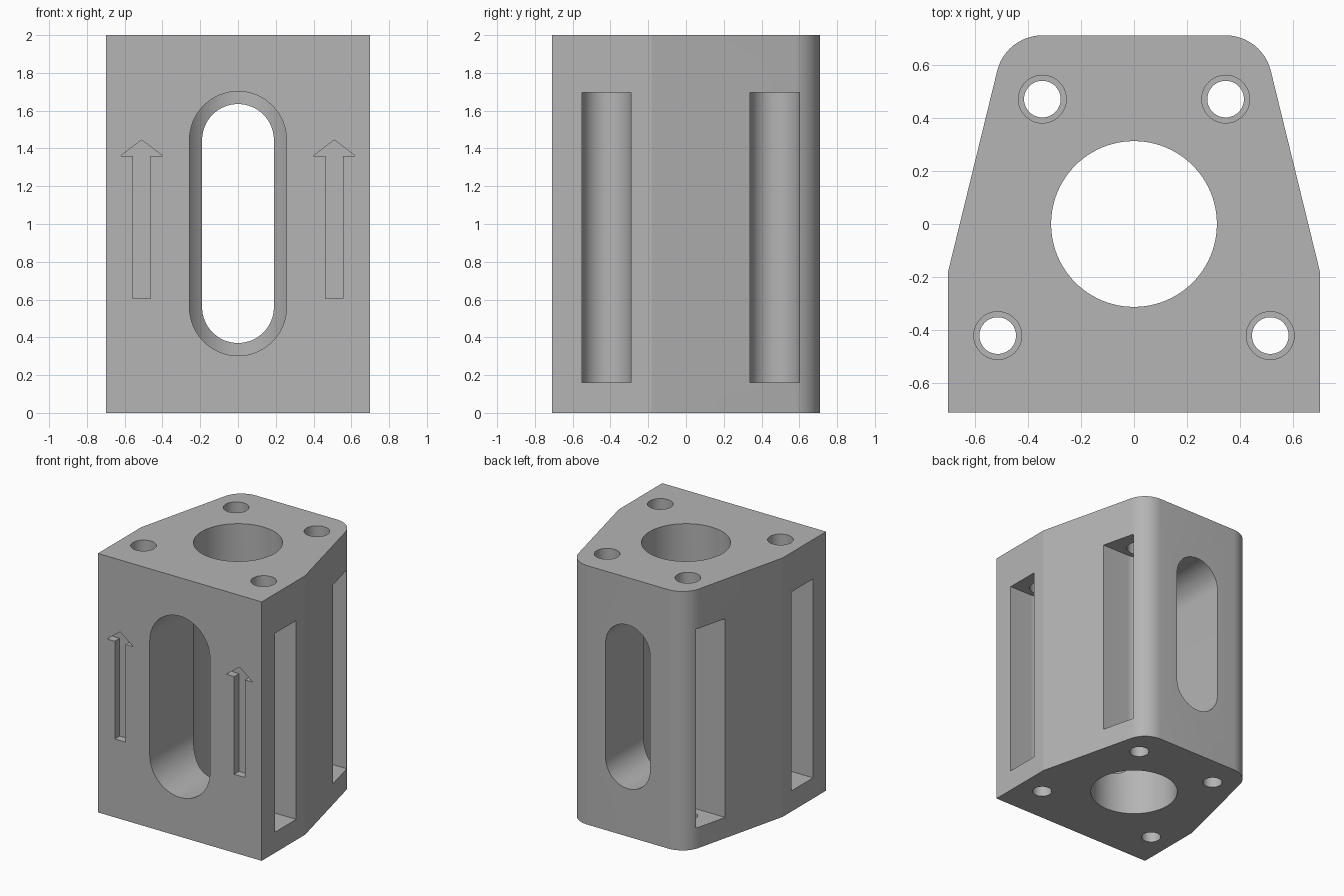
import bpy, bmesh
from math import sin, cos, pi, radians
from mathutils import Vector

cube = bpy.data.objects.get("Cube")
if cube:
    bpy.data.objects.remove(cube)

HEIGHT = 2.0
metal = bpy.data.materials.new("plain grey")
metal.use_nodes = True
GREY = (0.46, 0.46, 0.46, 1)
metal.diffuse_color = GREY
metal.node_tree.nodes["Principled BSDF"].inputs["Base Color"].default_value = GREY


def arc(cx, cy, r, start, end, steps):
    """Points along an arc, angles in degrees."""
    angles = [radians(start + (end - start) * i / steps) for i in range(steps + 1)]
    return [(cx + r * cos(a), cy + r * sin(a)) for a in angles]


def prism(name, profile, lo, hi, axis="Z"):
    """Extrude a profile: (x, y) along Z, or (x, z) along Y."""
    bm = bmesh.new()
    place = (lambda p: (p[0], p[1], lo)) if axis == "Z" else (lambda p: (p[0], lo, p[1]))
    face = bm.faces.new([bm.verts.new(place(p)) for p in profile])
    ext = bmesh.ops.extrude_face_region(bm, geom=[face])
    step = Vector((0, 0, hi - lo)) if axis == "Z" else Vector((0, hi - lo, 0))
    bmesh.ops.translate(bm, vec=step,
                        verts=[v for v in ext["geom"] if isinstance(v, bmesh.types.BMVert)])
    bmesh.ops.recalc_face_normals(bm, faces=bm.faces)
    mesh = bpy.data.meshes.new(name)
    bm.to_mesh(mesh)
    bm.free()
    mesh.materials.append(metal)
    obj = bpy.data.objects.new(name, mesh)
    bpy.context.collection.objects.link(obj)
    return obj


def cut(profile, lo, hi, axis="Z"):
    """Subtract a prism from the block."""
    cutter = prism("cutter", profile, lo, hi, axis)
    cutter.hide_render = True
    mod = block.modifiers.new("cut", "BOOLEAN")
    mod.operation = "DIFFERENCE"
    mod.solver = "EXACT"
    mod.object = cutter
    bpy.context.view_layer.objects.active = block
    bpy.ops.object.modifier_apply(modifier=mod.name)
    bpy.data.objects.remove(cutter)


def circle(cx, cy, r, steps=64):
    return arc(cx, cy, r, 0, 360, steps)[:-1]


# Block: square front, tapered sides, rounded back corners
half = [(0.70, -0.71), (0.70, -0.18)] + arc(0.345, 0.535, 0.175, 13.5, 90, 12)
block = prism("mount_block", half + [(-x, y) for x, y in reversed(half)], 0, HEIGHT)

# Central bore
cut(circle(0, 0, 0.312, 96), -0.1, HEIGHT + 0.1)

# Rounded windows, wide at the front and narrow at the back
for r, lo, hi in ((0.257, -0.9, 0), (0.19, 0, 0.9)):
    window = arc(0, 1.445, r, 0, 180, 32) + arc(0, 0.56, r, 180, 360, 32)
    cut(window, lo, hi, "Y")

for side in (-1, 1):
    # Screw holes (wider above) with U-shaped side pockets
    for x, y in ((0.513, -0.42), (0.345, 0.47)):
        cut(circle(side * x, y, 0.069, 48), -0.1, 0.9)
        cut(circle(side * x, y, 0.09, 48), 1.0, HEIGHT + 0.1)
        pocket = [(0.9, y - 0.13)] + arc(x, y, 0.13, 270, 90, 32) + [(0.9, y + 0.13)]
        cut([(side * px, py) for px, py in pocket], 0.16, 1.695)

    # Engraved arrows on the front
    arrow = [(-0.046, 0.605), (0.046, 0.605), (0.046, 1.36), (0.112, 1.36),
             (0, 1.445), (-0.112, 1.36), (-0.046, 1.36)]
    cut([(side * 0.51 + x, z) for x, z in arrow], -0.8, -0.65, "Y")

# Smooth curved walls, crisp edges
bpy.ops.object.select_all(action="DESELECT")
block.select_set(True)
bpy.context.view_layer.objects.active = block
bpy.ops.object.shade_smooth_by_angle(angle=radians(10))
